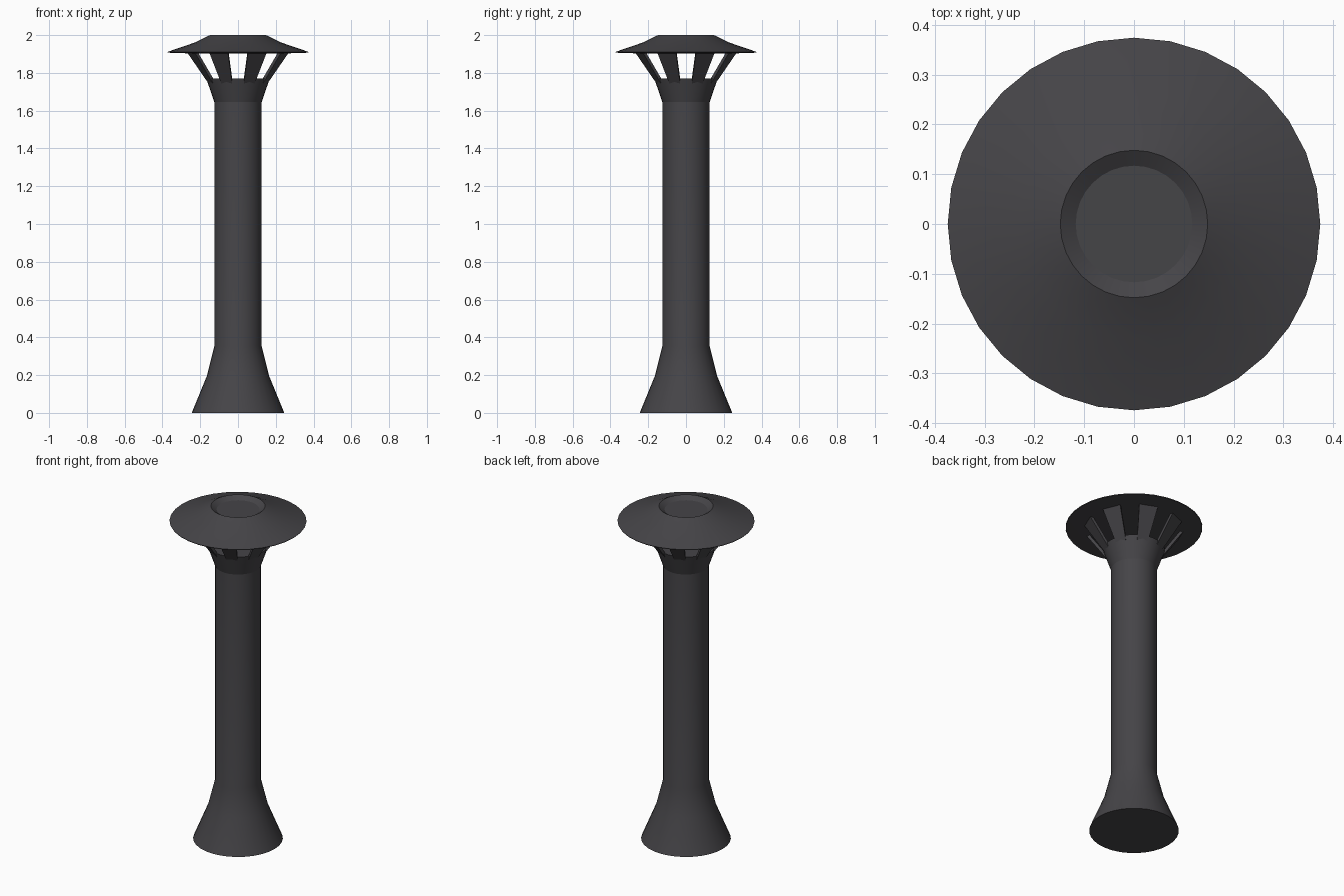
import bpy, bmesh, math
from mathutils import Vector

if "Cube" in bpy.data.objects:
    bpy.data.objects.remove(bpy.data.objects["Cube"])

N = 32  # sides around every turned part

mat = bpy.data.materials.new("charcoal metal")
mat.diffuse_color = (0.06, 0.058, 0.064, 1)
mat.use_nodes = True
mat.node_tree.nodes["Principled BSDF"].inputs["Base Color"].default_value = mat.diffuse_color


def finish(bm, name, angle=None):
    bmesh.ops.recalc_face_normals(bm, faces=bm.faces)
    me = bpy.data.meshes.new(name)
    bm.to_mesh(me)
    bm.free()
    me.materials.append(mat)
    ob = bpy.data.objects.new(name, me)
    bpy.context.collection.objects.link(ob)
    if angle:
        bpy.ops.object.select_all(action='DESELECT')
        ob.select_set(True)
        bpy.context.view_layer.objects.active = ob
        bpy.ops.object.shade_smooth_by_angle(angle=math.radians(angle))
    return ob


def polar(r, z, a):
    return Vector((r * math.cos(a), r * math.sin(a), z))


def turned(name, profile):
    """Revolve (radius, z) pairs and close both ends."""
    bm = bmesh.new()
    rings = [[bm.verts.new(polar(r, z, math.tau * i / N)) for i in range(N)]
             for r, z in profile]
    for a, b in zip(rings, rings[1:]):
        for i in range(N):
            j = (i + 1) % N
            bm.faces.new((a[i], a[j], b[j], b[i]))
    bm.faces.new(rings[0])
    bm.faces.new(rings[-1])
    return finish(bm, name, 14)


# Flared foot, straight post and collar
turned("post", [(0.245, 0), (0.165, 0.195), (0.125, 0.355),
                (0.125, 1.645), (0.168, 1.77)])

# Wide cap with a shallow dish in its top
turned("cap", [(0.25, 1.903), (0.372, 1.907), (0.374, 1.911), (0.228, 1.961),
               (0.148, 2.0), (0.117, 1.98)])

# Eight tapered slats with equal gaps; a gap faces the front
bm = bmesh.new()
half = math.tau / N
for k in range(8):
    mid = math.tau * (k + 0.5) / 8
    v = []
    for r, z in ((0.160, 1.745), (0.273, 1.906), (0.253, 1.906), (0.140, 1.745)):
        v.append([bm.verts.new(polar(r, z, mid + s * half)) for s in (-1, 1)])
    for i in range(4):
        a, b = v[i], v[(i + 1) % 4]
        bm.faces.new((a[0], a[1], b[1], b[0]))
    for s in (0, 1):
        bm.faces.new([p[s] for p in v])
finish(bm, "slats")
